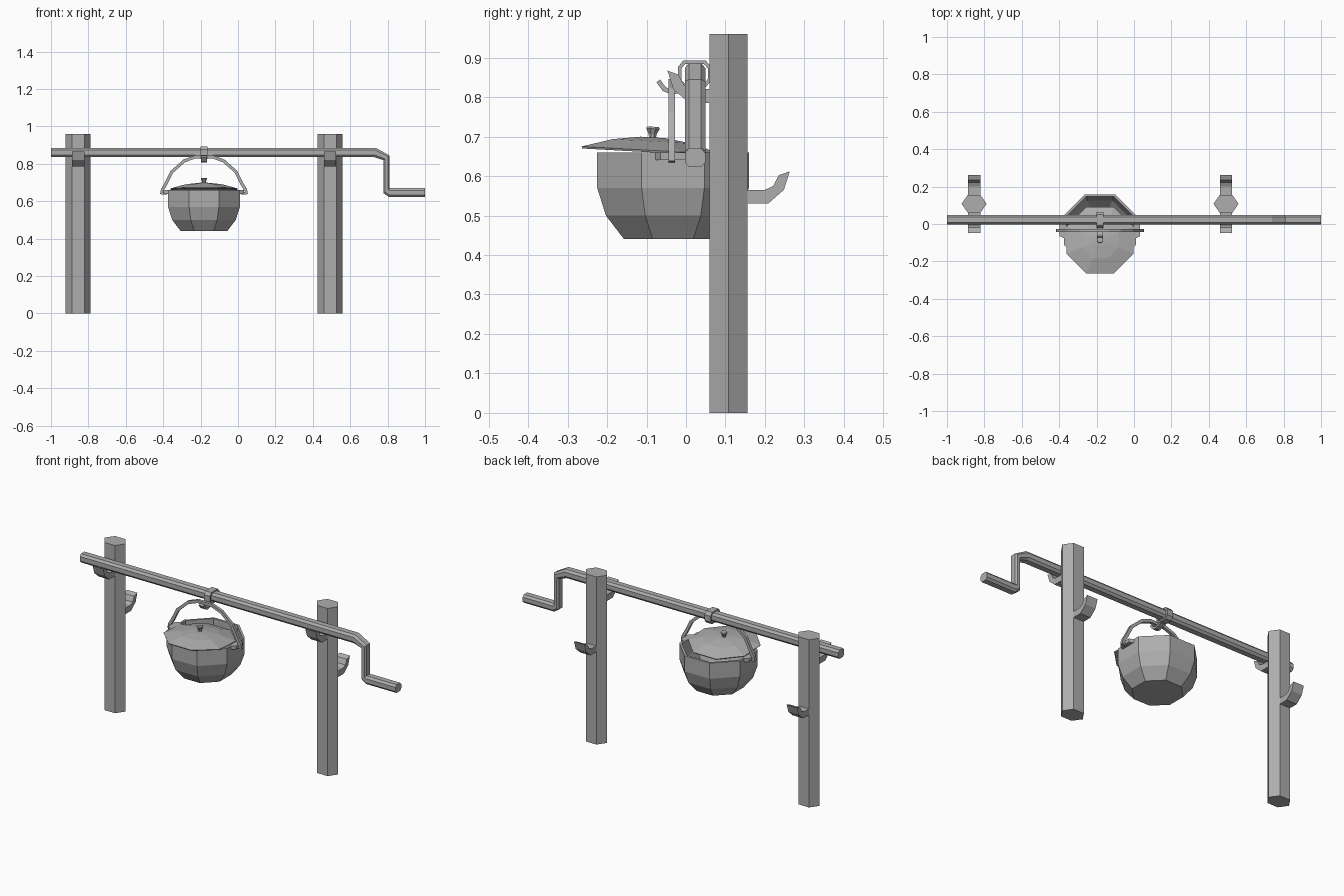
import bpy, bmesh, math
from mathutils import Matrix, Vector

if "Cube" in bpy.data.objects:
    bpy.data.objects.remove(bpy.data.objects["Cube"])

iron = bpy.data.materials.new("iron grey")
iron.use_nodes = True
iron.diffuse_color = (0.42, 0.42, 0.42, 1)
iron.node_tree.nodes["Principled BSDF"].inputs["Base Color"].default_value = (0.42, 0.42, 0.42, 1)


def finish(name, bm):
    bmesh.ops.recalc_face_normals(bm, faces=bm.faces)
    mesh = bpy.data.meshes.new(name)
    bm.to_mesh(mesh)
    bm.free()
    mesh.materials.append(iron)
    obj = bpy.data.objects.new(name, mesh)
    bpy.context.collection.objects.link(obj)
    return obj


def loft(name, rings, caps=True, closed=False):
    """Skin a list of equal-length point rings."""
    bm = bmesh.new()
    loops = [[bm.verts.new(p) for p in ring] for ring in rings]
    n = len(loops[0])
    pairs = list(zip(loops, loops[1:])) + ([(loops[-1], loops[0])] if closed else [])
    for a, b in pairs:
        for i in range(n):
            j = (i + 1) % n
            bm.faces.new((a[i], a[j], b[j], b[i]))
    if caps and not closed:
        bm.faces.new(loops[0])
        bm.faces.new(loops[-1])
    return finish(name, bm)


def octagon(apothem, z):
    r = apothem / math.cos(math.pi / 8)
    return [(r * math.cos((i + 0.5) * math.pi / 4), r * math.sin((i + 0.5) * math.pi / 4), z)
            for i in range(8)]


def turned(name, profile, place):
    obj = loft(name, [octagon(r, z) for r, z in profile])
    obj.data.transform(place)
    return obj


def extrude_x(name, outline, x, half):
    """Side outline of (y, z) points given a width along x."""
    return loft(name, [[(x + s * half, y, z) for y, z in outline] for s in (-1, 1)])


def ribbon(path, thickness, closed=False):
    """Offset a 2D path both ways, giving (outer, inner) point pairs."""
    pts = [Vector(p) for p in path]
    n = len(pts)
    pairs = []
    for i, p in enumerate(pts):
        before = pts[i - 1] if closed or i else p
        after = pts[(i + 1) % n] if closed or i < n - 1 else p
        d1, d2 = (p - before).normalized(), (after - p).normalized()
        t = (d1 + d2).normalized()
        side = Vector((-t.y, t.x)) * thickness / 2
        pairs.append((p + side, p - side))
    return pairs


# Posts with a front hook for the rod and a lower back hook
POST_Y = 0.108
hook = [(0.045, 0.565), (0.092, 0.565), (0.113, 0.575), (0.127, 0.602),
        (0.155, 0.612), (0.14, 0.565), (0.1, 0.53), (0.045, 0.53)]
for side, x in (("right", -0.855), ("left", 0.492)):
    hexagon = [(x + a * 0.067, POST_Y + b * 0.048)
               for a, b in ((1, 0), (0.5, 1), (-0.5, 1), (-1, 0), (-0.5, -1), (0.5, -1))]
    loft(side + "_post", [[(px, py, z) for px, py in hexagon] for z in (0, 0.96)])
    extrude_x(side + "_back_hook", [(POST_Y + y, z) for y, z in hook], x, 0.033)
    extrude_x(side + "_rod_hook", [(POST_Y - y, z + 0.255) for y, z in hook], x, 0.033)

# Cranked rod: each ring runs from an upper to a lower point
ROD_Y = 0.023
stations = [((-1, 0.886), (-1, 0.836)), ((0.737, 0.886), (0.727, 0.836)),
            ((0.81, 0.845), (0.778, 0.82)), ((0.81, 0.67), (0.778, 0.643)),
            ((0.815, 0.67), (0.807, 0.623)), ((1, 0.67), (1, 0.623))]
section = [(s * a, t * b) for s, t, flip in ((1, 1, 0), (-1, 1, 1), (-1, -1, 0), (1, -1, 1))
           for a, b in (((1, 0.5), (0.6, 1)) if not flip else ((0.6, 1), (1, 0.5)))]
rings = []
for top, bottom in stations:
    mid = (Vector(top) + Vector(bottom)) / 2
    half = (Vector(top) - Vector(bottom)) / 2
    rings.append([((mid + half * b).x, ROD_Y + 0.026 * a, (mid + half * b).y) for a, b in section])
loft("cranked_rod", rings)

# Band around the rod with a curled hook beneath
POT_X, POT_Y = -0.182, -0.033
band = [(-0.016, 0.84), (-0.016, 0.874), (-0.005, 0.888), (0.048, 0.888),
        (0.06, 0.874), (0.06, 0.844), (0.048, 0.83), (-0.005, 0.83)]
rings = [[(POT_X + s * 0.019, p.x, p.y) for s, p in ((-1, o), (1, o), (1, i), (-1, i))]
         for o, i in ribbon(band, 0.01, True)]
loft("rod_band", rings, closed=True)
curl = [(0.01, 0.826), (-0.012, 0.818), (-0.035, 0.812), (-0.055, 0.82), (-0.07, 0.841)]
rings = [[(POT_X + s * 0.015, p.x, p.y) for s, p in ((-1, o), (1, o), (1, i), (-1, i))]
         for o, i in ribbon(curl, 0.012)]
loft("pot_hook", rings)

# Hollow faceted pot
turned("pot", [(0.124, 0.44), (0.17, 0.5), (0.192, 0.57), (0.192, 0.66),
               (0.18, 0.66), (0.18, 0.57), (0.158, 0.505), (0.115, 0.455)],
       Matrix.Translation((POT_X, POT_Y, 0)))

# Lid slid forward and slightly tipped, with its knob
place = Matrix.Translation((POT_X, -0.087, 0.662)) @ Matrix.Rotation(math.radians(-3.2), 4, "X")
turned("lid", [(0.176, -0.002), (0.178, 0.003), (0.1, 0.026), (0.03, 0.036)], place)
turned("lid_knob", [(0.009, 0.034), (0.01, 0.044), (0.017, 0.058), (0.015, 0.063)], place)

# Side lugs
for side, s in (("right", -1), ("left", 1)):
    plan = [(0.18, -0.05), (0.215, -0.032), (0.215, 0.032), (0.18, 0.05)]
    loft(side + "_lug", [[(POT_X + s * x, POT_Y + y, z) for x, y in plan] for z in (0.64, 0.66)])

# Bail handle, mirrored about the pot's middle
half_arc = [(0.2, 0.643), (0.228, 0.643), (0.222, 0.662), (0.205, 0.69),
            (0.171, 0.758), (0.105, 0.816), (0.045, 0.838)]
arc = [(-x, z) for x, z in half_arc] + [(x, z) for x, z in reversed(half_arc)]
rings = [[(POT_X + p.x, -0.036 + s * 0.008, p.y) for s, p in ((-1, o), (1, o), (1, i), (-1, i))]
         for o, i in ribbon(arc, 0.017)]
loft("bail_handle", rings)
